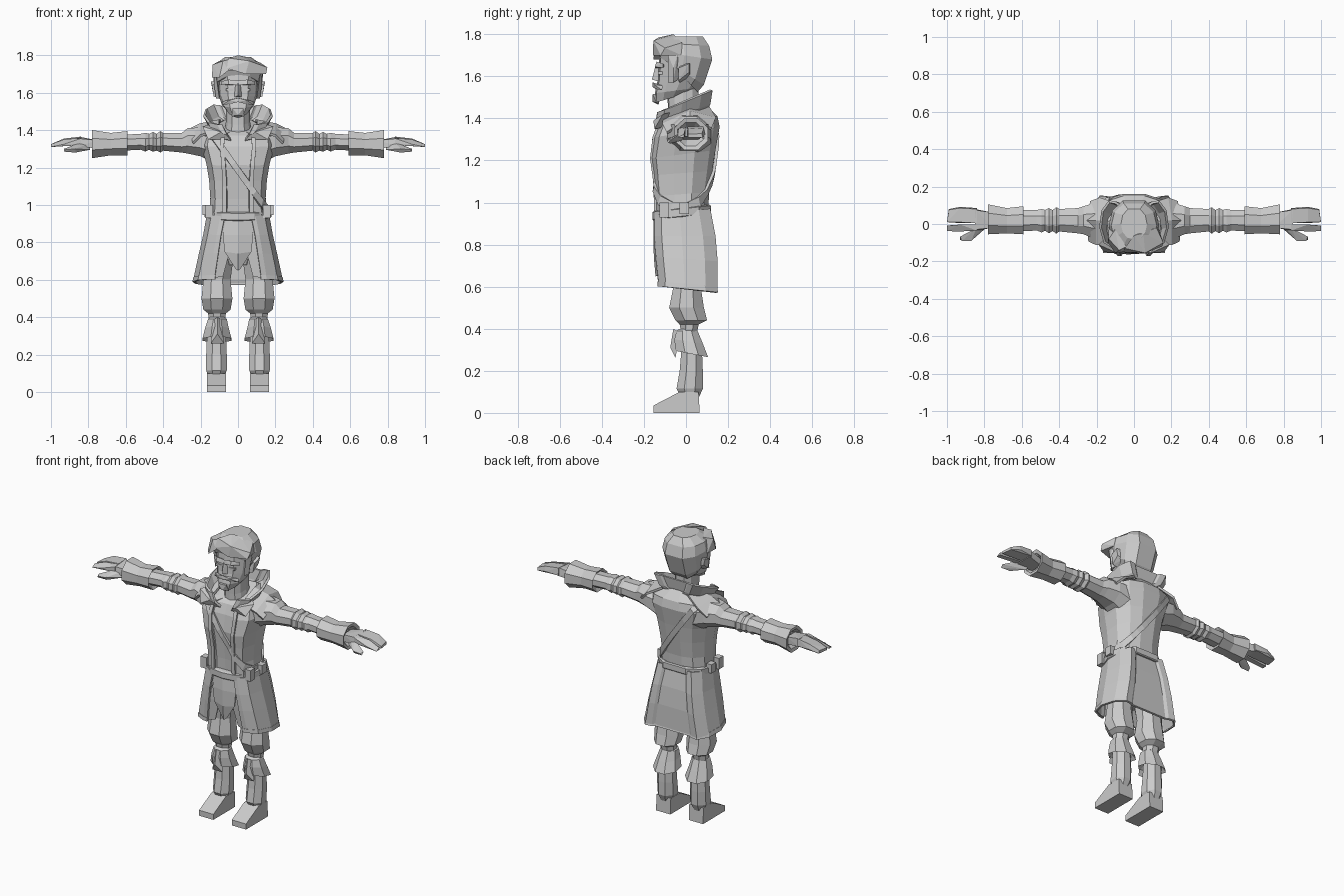
import bpy, bmesh, math
from mathutils import Vector
from mathutils.bvhtree import BVHTree

grey = bpy.data.materials.new("plain grey")
grey.diffuse_color = (0.6, 0.6, 0.6, 1)

BODY = [(0, -.88), (.38, -.9), (.46, -1), (.82, -.85), (1, -.3), (1, .35), (.72, .82), (.3, 1), (0, 1)]
ROUND = [(0, -1), (.5, -.93), (.86, -.55), (1, 0), (.86, .6), (.45, 1), (0, 1)]
COAT = [(0, -1), (.25, -.97), (.75, -.75), (1, -.1), (.88, .6), (.5, 1), (.16, .96), (0, .88)]


def finish(bm, name, solid=0):
    bmesh.ops.recalc_face_normals(bm, faces=bm.faces)
    me = bpy.data.meshes.new(name)
    bm.to_mesh(me)
    bm.free()
    me.materials.append(grey)
    ob = bpy.data.objects.new(name, me)
    bpy.context.collection.objects.link(ob)
    if solid:
        m = ob.modifiers.new("thickness", 'SOLIDIFY')
        m.thickness, m.offset = solid, 0
    return ob


def loft(name, rings, closed=True, caps=True, mirror=False, solid=0):
    """Skin a list of point rings, optionally copied to the other side."""
    bm = bmesh.new()
    for s in ((1, -1) if mirror else (1,)):
        rows = [[bm.verts.new((p[0] * s, p[1], p[2])) for p in r] for r in rings]
        n = len(rows[0])
        for a, b in zip(rows, rows[1:]):
            for i in range(n if closed else n - 1):
                j = (i + 1) % n
                bm.faces.new((a[i], a[j], b[j], b[i]))
        if caps:
            bm.faces.new(rows[0])
            bm.faces.new(rows[-1][::-1])
    return finish(bm, name, solid)


def hull(name, pts, mirror=False):
    bm = bmesh.new()
    for s in ((1, -1) if mirror else (1,)):
        vs = [bm.verts.new((x * s, y, z)) for x, y, z in pts]
        bmesh.ops.convex_hull(bm, input=vs)
    return finish(bm, name)


def box(x0, x1, y0, y1, z0, z1):
    return [(x, y, z) for x in (x0, x1) for y in (y0, y1) for z in (z0, z1)]


def section(shape, w, yf, yb, zf, zb, gap=0):
    """Symmetric ring from a half outline; the height slopes from front to back."""
    cy, ry = (yf + yb) / 2, (yb - yf) / 2
    half = [(gap + x * (w - gap), cy + y * ry, zf + (zb - zf) * (y + 1) / 2) for x, y in shape]
    left = [(-x, y, z) for x, y, z in half[::-1]]
    return half + left if gap else half + left[1:-1]


def leg_ring(x0, x1, y0, y1, z, dz=0):
    out = []
    for i in range(8):
        a = math.radians(22.5 + 45 * i)
        c, s = math.cos(a) / .924, math.sin(a) / .924
        out.append(((x0 + x1) / 2 + c * (x1 - x0) / 2, (y0 + y1) / 2 + s * (y1 - y0) / 2, z + dz * s))
    return out


def arm_ring(x, y0, y1, z0, z1):
    return [(x, p[0], p[1]) for p in leg_ring(y0, y1, z0, z1, 0)]


# ---- legs ----
hull("foot", [(x, y, z) for x in (.065, .165) for y, z in
     ((-.155, 0), (.065, 0), (-.155, .035), (-.09, .05), (-.03, .1), (.06, .1))], True)
loft("boot_shaft", [leg_ring(*r) for r in (
    (.08, .155, -.02, .06, .07), (.06, .17, -.045, .08, .115), (.06, .17, -.03, .08, .2),
    (.065, .165, -.02, .075, .32))], mirror=True)
loft("boot_cuff", [leg_ring(*r) for r in (
    (.07, .155, -.02, .07, .32, 0), (.035, .19, -.05, .105, .28, -.015), (.05, .175, -.055, .08, .34, -.01),
    (.06, .16, -.045, .055, .39, 0), (.075, .15, -.03, .04, .4, 0))], mirror=True)
hull("knee_plate", [(.11, -.075, .31), (.11, -.06, .4), (.075, -.05, .26), (.145, -.05, .26),
     (.08, -.03, .38), (.14, -.03, .38)], True)
loft("trouser_leg", [leg_ring(*r) for r in (
    (.07, .155, -.02, .05, .37), (.065, .16, -.03, .06, .42), (.04, .185, -.05, .1, .44),
    (.03, .195, -.08, .085, .5), (.04, .185, -.06, .07, .6), (.01, .16, -.09, .09, .82))], mirror=True)
loft("hips", [section(ROUND, *r) for r in (
    (.08, -.06, .07, .68, .68), (.14, -.1, .1, .78, .78), (.15, -.12, .1, .95, .95))])

# ---- coat ----
torso = loft("coat_body", [section(BODY, *r) for r in (
    (.155, -.14, .105, .92, .95), (.148, -.145, .11, 1.03, 1.05), (.155, -.155, .125, 1.13, 1.15),
    (.17, -.165, .14, 1.21, 1.25), (.2, -.15, .16, 1.31, 1.36), (.19, -.125, .15, 1.37, 1.41),
    (.1, -.09, .1, 1.39, 1.46))])
loft("coat_skirt", [section(COAT, *r) for r in (
    (.16, -.145, .11, .94, .97, .07), (.18, -.147, .135, .84, .84, .09),
    (.205, -.14, .145, .74, .72, .105), (.235, -.125, .145, .605, .575, .125))],
    closed=False, caps=False, solid=.012)
loft("coat_hem_trim", [section(COAT, *r) for r in (
    (.233, -.13, .14, .625, .6, .12), (.238, -.13, .148, .602, .572, .122))],
    closed=False, caps=False, solid=.012)
# pointed shirt tail with side panels behind it
loft("shirt_tail", [[(-.06, -.128, z0), (0, -.148, z0), (.06, -.128, z0)] if i == 0 else
     [(-w, y + .015, z0), (0, y, z1), (w, y + .015, z0)] for i, (w, y, z0, z1) in enumerate(
     ((.06, 0, .94, 0), (.08, -.15, .84, .84), (.07, -.148, .75, .74), (.012, -.14, .66, .65)))],
     closed=False, caps=False, solid=.01)
loft("inner_panel", [[(.03, -.125, .94), (.075, -.13, .94)], [(.045, -.12, .75), (.108, -.125, .75)],
     [(.08, -.11, .62), (.125, -.115, .61)]], closed=False, caps=False, mirror=True, solid=.008)
loft("lapel_edge", [[(x, -.118 - d, z), (x + .022, -.118 - d, z)] for x, d, z in (
    (.062, .027, .96), (.06, .032, 1.1), (.066, .047, 1.21), (.075, .035, 1.31), (.07, .01, 1.38))],
    closed=False, caps=False, mirror=True, solid=.012)

# belt and its side buckles
loft("belt", [section(ROUND, *r) for r in (
    (.166, -.155, .113, .915, .945), (.178, -.16, .118, .92, .95), (.178, -.16, .118, .955, .985),
    (.16, -.15, .11, .96, .99))])
hull("side_buckle", box(.155, .19, -.03, .015, .945, 1.0), True)
hull("front_pouch", box(.135, .175, -.125, -.08, .93, 1.0), True)

# strap wrapped around the body
bm = bmesh.new()
bm.from_mesh(torso.data)
tree = BVHTree.FromBMesh(bm)
bm.free()
mid, along = Vector((0, 0, 1.185)), Vector((-.17, 0, .235)).normalized()
across = along.cross(Vector((0, 1, 0)))
strap = []
for i in range(25):
    a = math.tau * i / 24
    d = along * math.cos(a) + Vector((0, 1, 0)) * math.sin(a)
    row = []
    for side in (-1, 1):
        start = mid + across * .016 * side
        hit = tree.ray_cast(start, d)[0]
        if hit:
            row.append(hit + d * .008)
    if len(row) == 2:
        strap.append(row)
loft("shoulder_strap", strap, closed=False, caps=False, solid=.014)

# standing collar, open at the front
loft("collar", [section(COAT, *r) for r in (
    (.12, -.115, .1, 1.345, 1.45, .035), (.15, -.14, .11, 1.38, 1.47, .06),
    (.18, -.13, .12, 1.43, 1.535, .085))], closed=False, caps=False, solid=.014)
hull("collar_lapel", [(.04, -.13, 1.35), (.09, -.155, 1.39), (.16, -.15, 1.35), (.19, -.11, 1.42),
     (.15, -.07, 1.43), (.1, -.09, 1.36)], True)
loft("shoulder_cape", [[(.1, -.11, 1.4), (.1, .02, 1.45), (.09, .11, 1.45)],
     [(.2, -.11, 1.37), (.2, .02, 1.43), (.18, .14, 1.4)],
     [(.24, -.09, 1.33), (.25, .02, 1.405), (.23, .12, 1.35)]],
     closed=False, caps=False, mirror=True, solid=.014)

# ---- arms ----
loft("sleeve", [arm_ring(*r) for r in (
    (.12, -.1, .12, 1.22, 1.42), (.2, -.085, .115, 1.26, 1.415), (.27, -.055, .095, 1.275, 1.41),
    (.3, -.05, .085, 1.28, 1.385), (.4, -.04, .08, 1.29, 1.385), (.415, -.052, .09, 1.28, 1.395),
    (.435, -.038, .075, 1.29, 1.38), (.455, -.05, .085, 1.285, 1.39), (.475, -.036, .075, 1.295, 1.38),
    (.495, -.045, .08, 1.285, 1.385), (.52, -.035, .075, 1.295, 1.38), (.62, -.04, .075, 1.29, 1.375))],
    mirror=True)
loft("glove_cuff", [arm_ring(*r) for r in (
    (.61, -.03, .07, 1.3, 1.37), (.59, -.055, .095, 1.265, 1.395), (.68, -.05, .085, 1.265, 1.385),
    (.78, -.055, .105, 1.25, 1.4), (.775, -.04, .085, 1.27, 1.38), (.74, -.02, .06, 1.3, 1.36))], mirror=True)
# hand: palm, two finger groups and a thumb
hull("palm", [(.75, -.02, 1.3), (.75, .06, 1.3), (.75, -.02, 1.345), (.75, .06, 1.345),
     (.85, -.035, 1.315), (.85, .08, 1.315), (.85, -.03, 1.355), (.85, .075, 1.365)], True)
hull("back_fingers", [(.84, .005, 1.32), (.84, .085, 1.32), (.84, .005, 1.36), (.84, .08, 1.365),
     (.93, .005, 1.325), (.93, .092, 1.325), (.93, .01, 1.35), (.93, .085, 1.355),
     (1, .01, 1.31), (.99, .08, 1.31), (1, .01, 1.325), (.99, .075, 1.328)], True)
hull("front_fingers", [(.84, -.002, 1.32), (.84, -.035, 1.32), (.84, -.002, 1.36), (.84, -.035, 1.355),
     (.93, -.003, 1.325), (.93, -.04, 1.325), (.93, -.003, 1.35), (1, -.008, 1.31),
     (1, -.038, 1.31), (1, -.01, 1.325)], True)
hull("thumb", [(.79, -.02, 1.295), (.79, 0, 1.33), (.84, -.02, 1.335), (.83, -.05, 1.3),
     (.87, -.075, 1.28), (.88, -.055, 1.31), (.87, -.09, 1.3), (.93, -.085, 1.285), (.93, -.068, 1.3),
     (.92, -.09, 1.295)], True)

# ---- head ----
loft("neck", [section(ROUND, *r) for r in (
    (.075, -.085, .07, 1.34, 1.4), (.065, -.085, .06, 1.43, 1.46), (.065, -.09, .06, 1.55, 1.58))])
loft("head", [section(ROUND, *r) for r in (
    (.055, -.145, .02, 1.475, 1.525), (.085, -.148, .055, 1.52, 1.545), (.105, -.135, .09, 1.58, 1.6),
    (.112, -.13, .105, 1.66, 1.67), (.112, -.125, .1, 1.73, 1.73), (.08, -.08, .07, 1.77, 1.77))])
loft("hair", [section(ROUND, *r) for r in (
    (.108, -.1, .055, 1.69, 1.525), (.125, -.125, .085, 1.69, 1.56), (.135, -.14, .125, 1.72, 1.68),
    (.122, -.13, .11, 1.76, 1.745), (.07, -.08, .08, 1.79, 1.79))])
hull("swept_quiff", [(-.06, -.15, 1.73), (-.05, -.13, 1.785), (.0, -.06, 1.8), (.04, -.158, 1.7),
     (.06, -.155, 1.77), (.15, -.12, 1.7), (.157, -.1, 1.735), (.12, -.02, 1.76), (.13, -.02, 1.7),
     (.05, -.05, 1.79)])
hull("side_quiff", [(-.05, -.15, 1.72), (-.04, -.12, 1.78), (-.1, -.155, 1.68), (-.14, -.1, 1.68),
     (-.135, -.08, 1.75), (-.08, -.14, 1.77), (-.1, -.03, 1.77), (-.135, -.02, 1.68)])
hull("sideburn", [(.1, -.085, 1.57), (.118, -.06, 1.57), (.118, -.085, 1.7), (.13, -.04, 1.7),
     (.095, -.03, 1.59), (.128, -.06, 1.64)], True)
hull("ear", [(.1, -.03, 1.57), (.1, .02, 1.6), (.14, -.035, 1.64), (.145, .015, 1.66), (.13, -.035, 1.58),
     (.135, .015, 1.62), (.1, -.02, 1.66), (.1, .025, 1.66)], True)
hull("brow", [(.0, -.145, 1.64), (.0, -.14, 1.665), (.05, -.148, 1.645), (.09, -.11, 1.64),
     (.09, -.11, 1.66), (.05, -.14, 1.67), (.05, -.1, 1.65)], True)
hull("eye", box(.025, .065, -.132, -.11, 1.608, 1.622), True)
hull("nose", [(-.012, -.13, 1.65), (.012, -.13, 1.65), (-.022, -.13, 1.575), (.022, -.13, 1.575),
     (0, -.162, 1.585), (0, -.145, 1.65)])
hull("moustache", [(0, -.158, 1.572), (0, -.16, 1.55), (.045, -.15, 1.56), (.085, -.115, 1.535),
     (.08, -.11, 1.555), (.04, -.145, 1.54), (.03, -.12, 1.55)], True)
hull("chin_beard", [(-.028, -.158, 1.515), (.028, -.158, 1.515), (0, -.16, 1.48), (-.035, -.14, 1.475),
     (.035, -.14, 1.475), (0, -.13, 1.465), (0, -.12, 1.52)])
